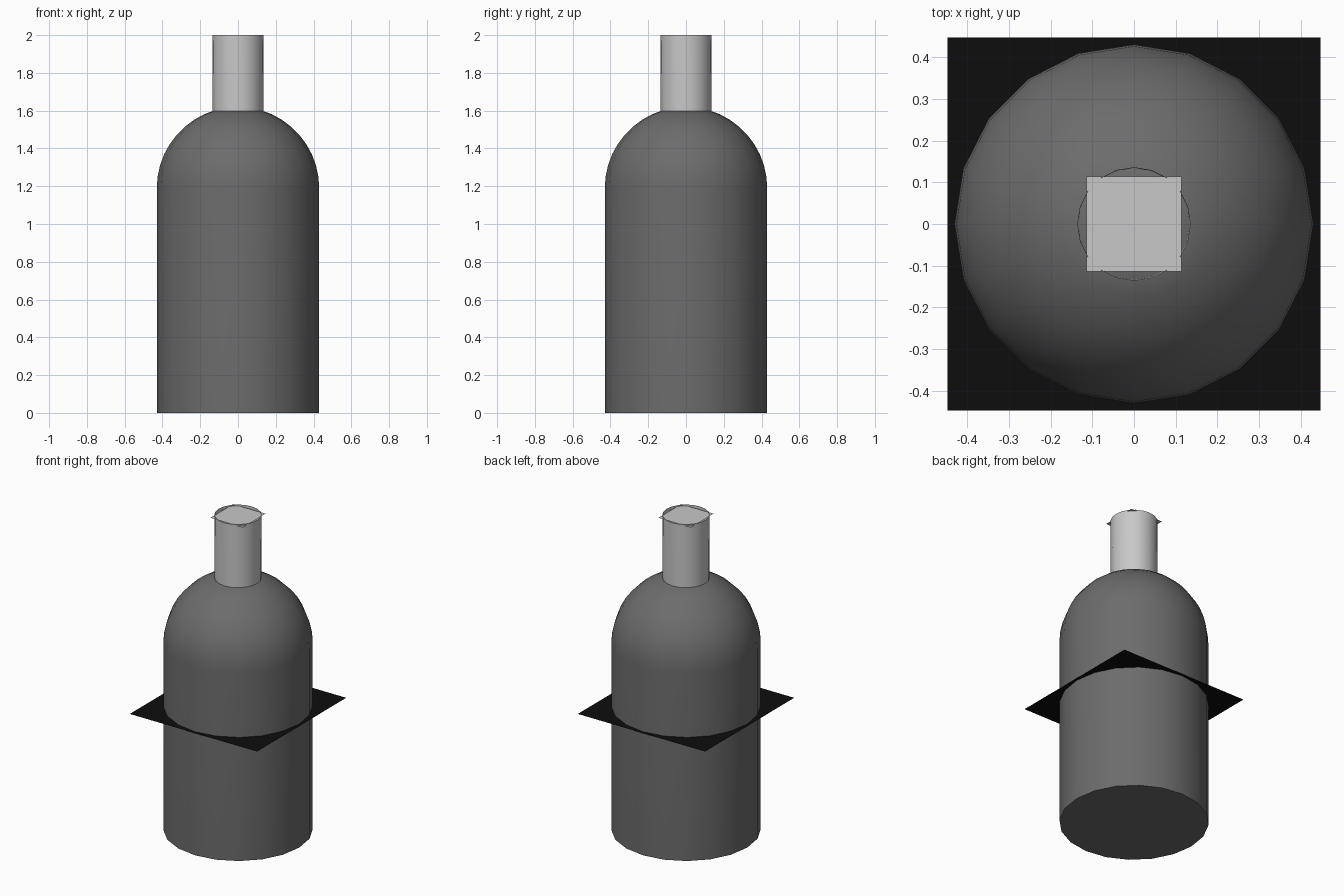
import bpy, bmesh, math

if "Cube" in bpy.data.objects:
    bpy.data.objects.remove(bpy.data.objects["Cube"])

SIDES = 20


def material(name, value):
    m = bpy.data.materials.new(name)
    m.diffuse_color = (value, value, value, 1)
    m.use_nodes = True
    m.node_tree.nodes["Principled BSDF"].inputs["Base Color"].default_value = m.diffuse_color
    return m


dark_grey = material("dark grey", 0.15)
light_grey = material("light grey", 0.58)
black = material("black", 0.004)


def add_object(name, bm, mat):
    mesh = bpy.data.meshes.new(name)
    bm.to_mesh(mesh)
    bm.free()
    mesh.materials.append(mat)
    obj = bpy.data.objects.new(name, mesh)
    bpy.context.collection.objects.link(obj)
    return obj


def lathe(name, profile, mat, cap_bottom=False, cap_top=False):
    """Turn (radius, height) points around the z axis."""
    bm = bmesh.new()
    rings = []
    for r, z in profile:
        rings.append([bm.verts.new((r * math.cos(2 * math.pi * i / SIDES),
                                    r * math.sin(2 * math.pi * i / SIDES), z))
                      for i in range(SIDES)])
    for low, high in zip(rings, rings[1:]):
        for i in range(SIDES):
            j = (i + 1) % SIDES
            bm.faces.new((low[i], low[j], high[j], high[i]))
    if cap_bottom:
        bm.faces.new(rings[0][::-1])
    if cap_top:
        bm.faces.new(rings[-1])
    obj = add_object(name, bm, mat)
    bpy.ops.object.select_all(action='DESELECT')
    obj.select_set(True)
    bpy.context.view_layer.objects.active = obj
    bpy.ops.object.shade_smooth_by_angle(angle=math.radians(40))
    return obj


def sheet(name, half, z, mat):
    """Flat square sheet facing up."""
    bm = bmesh.new()
    bmesh.ops.create_grid(bm, x_segments=1, y_segments=1, size=half)
    for v in bm.verts:
        v.co.z = z
    return add_object(name, bm, mat)


# Bottle body: straight wall with a round shoulder
R, SHOULDER = 0.43, 1.19
END = math.acos(0.12 / R)
profile = [(R, 0)] + [(R * math.cos(END * k / 9), SHOULDER + R * math.sin(END * k / 9))
                      for k in range(10)]
lathe("body", profile, dark_grey, cap_bottom=True, cap_top=True)

# Open neck tube
lathe("neck", [(0.134, 1.595), (0.136, 2.0)], light_grey)

# Square sheet in the mouth and wide square sheet around the body
sheet("mouth_sheet", 0.114, 1.992, light_grey)
sheet("middle_sheet", 0.447, 0.785, black)
